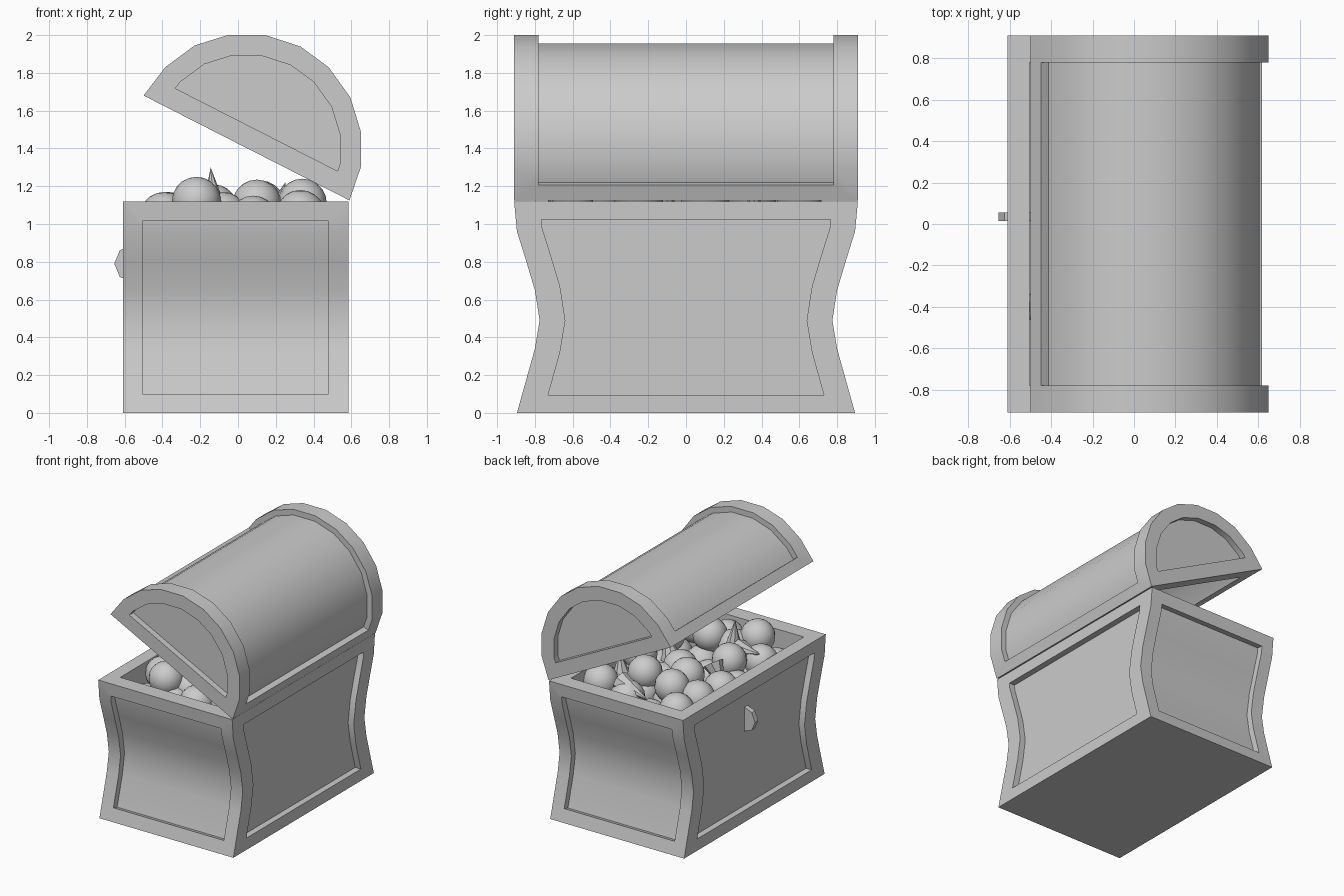
import bpy, bmesh, math, random
from mathutils import Vector, Matrix

if "Cube" in bpy.data.objects:
    bpy.data.objects.remove(bpy.data.objects["Cube"])

random.seed(4)


def finish(name, bm, angle=32):
    bmesh.ops.recalc_face_normals(bm, faces=bm.faces[:])
    me = bpy.data.meshes.new(name)
    bm.to_mesh(me)
    bm.free()
    ob = bpy.data.objects.new(name, me)
    bpy.context.collection.objects.link(ob)
    me.shade_smooth()
    me.set_sharp_from_angle(angle=math.radians(angle))
    return ob


def prism(points, offset):
    """Closed outline swept along an offset vector; returns bmesh, caps, sides."""
    bm = bmesh.new()
    a = [bm.verts.new(p) for p in points]
    b = [bm.verts.new(Vector(p) + Vector(offset)) for p in points]
    caps = [bm.faces.new(a), bm.faces.new(b)]
    n = len(a)
    sides = [bm.faces.new((a[i], a[(i + 1) % n], b[(i + 1) % n], b[i])) for i in range(n)]
    bmesh.ops.recalc_face_normals(bm, faces=bm.faces[:])
    return bm, caps, sides


def recess(bm, faces, border, depth, extra_y=0.0):
    """Frame a group of faces with a border and sink the panel inside it."""
    bmesh.ops.inset_region(bm, faces=faces, thickness=border, use_even_offset=True)
    ys = [v.co.y for f in faces for v in f.verts]
    mid = (min(ys) + max(ys)) / 2
    for v in {v for f in faces for v in f.verts}:
        v.co.y -= math.copysign(extra_y, v.co.y - mid)
    bm.normal_update()
    bmesh.ops.inset_region(bm, faces=faces, thickness=0.0, depth=-depth, use_even_offset=True)


# Chest body: waisted profile swept along x, with framed panels and a cavity
half = [(0.895, 0), (0.80, 0.34), (0.775, 0.49), (0.80, 0.65), (0.845, 0.80), (0.895, 0.96), (0.91, 1.12)]
outline = [(-0.61, y, z) for y, z in half] + [(-0.61, -y, z) for y, z in reversed(half)]
bm, caps, sides = prism(outline, (1.195, 0, 0))
k = len(half)
recess(bm, sides[:k - 1], 0.105, 0.05)
recess(bm, sides[k:2 * k - 1], 0.105, 0.05)
for cap in caps:
    recess(bm, [cap], 0.095, 0.05, 0.04)
recess(bm, [sides[k - 1]], 0.105, 0.27, 0.025)
finish("chest_body", bm)

# Lid: faceted arch, tilted open about the back edge
arch = [(-0.50, 1.68), (-0.385, 1.83), (-0.23, 1.945), (-0.055, 2.0), (0.145, 2.0), (0.33, 1.94),
        (0.48, 1.83), (0.595, 1.67), (0.65, 1.49), (0.65, 1.30), (0.59, 1.125)]
bm, caps, sides = prism([(x, -0.91, z) for x, z in arch], (0, 1.82, 0))
recess(bm, sides[:-1], 0.085, 0.045, 0.045)
for cap in caps:
    recess(bm, [cap], 0.11, 0.05)
lid = finish("lid", bm)

# Arched hollow under the lid
mx, mz = (arch[0][0] + arch[-1][0]) / 2, (arch[0][1] + arch[-1][1]) / 2
inner = [(mx + 0.82 * (x - mx) - 0.01, -0.78, mz + 0.82 * (z - mz) - 0.02) for x, z in arch]
cutter = finish("lid_hollow_cutter", prism(inner, (0, 1.56, 0))[0])
mod = lid.modifiers.new("hollow", 'BOOLEAN')
mod.object, mod.operation, mod.solver = cutter, 'DIFFERENCE', 'EXACT'
bpy.context.view_layer.objects.active = lid
lid.select_set(True)
bpy.ops.object.modifier_apply(modifier=mod.name)
bpy.data.objects.remove(cutter)
lid.data.set_sharp_from_angle(angle=math.radians(32))

# Latch: thin octagonal disc half sunk in the front panel
ring = [(-0.555 + 0.1 * math.cos(i * math.pi / 4), 0.015, 0.79 + 0.1 * math.sin(i * math.pi / 4)) for i in range(8)]
finish("latch", prism(ring, (0, 0.04, 0))[0])

# Treasure: balls on top, with a fuller layer beneath
top = [(0.10, -0.45, 1.105), (-0.08, -0.50, 1.04), (-0.22, -0.60, 1.12), (-0.24, -0.21, 1.08),
       (0.12, 0.35, 1.10), (-0.13, 0.17, 1.08), (-0.18, 0.435, 1.10), (-0.37, 0.38, 1.04),
       (-0.33, 0.59, 1.01), (0.34, 0.60, 1.07), (0.34, -0.25, 1.11), (0.34, 0.10, 1.10),
       (-0.39, -0.40, 1.04), (0.08, -0.64, 1.02), (0.05, 0.0, 1.03), (0.33, -0.60, 1.05),
       (0.08, 0.63, 1.02), (-0.37, 0.08, 1.0)]
low = [(-0.36 + 0.24 * i, -0.63 + 0.252 * j, random.uniform(0.90, 0.96)) for i in range(4) for j in range(6)]
bm = bmesh.new()
for p in top + low:
    bmesh.ops.create_uvsphere(bm, u_segments=16, v_segments=10, radius=0.13, matrix=Matrix.Translation(p))
finish("treasure_balls", bm)

# Treasure: pointed gems, given as base point and tip
gems = [((-0.12, -0.42, 1.02), (-0.145, -0.42, 1.30)), ((0.20, -0.1, 1.02), (0.25, -0.1, 1.22)),
        ((-0.22, -0.03, 1.12), (-0.34, 0.0, 0.95)), ((0.15, 0.62, 1.12), (-0.12, 0.66, 1.06)),
        ((-0.20, -0.40, 1.08), (-0.45, -0.30, 1.15)), ((0.32, 0.36, 1.0), (0.34, 0.36, 1.22))]
bm = bmesh.new()
for base, tip in gems:
    base, axis = Vector(base), Vector(tip) - Vector(base)
    m = Matrix.Translation(base + axis / 2) @ axis.to_track_quat('Z', 'Y').to_matrix().to_4x4()
    bmesh.ops.create_cone(bm, cap_ends=True, segments=8, radius1=0.08, radius2=0, depth=axis.length, matrix=m)
finish("treasure_gems", bm)
